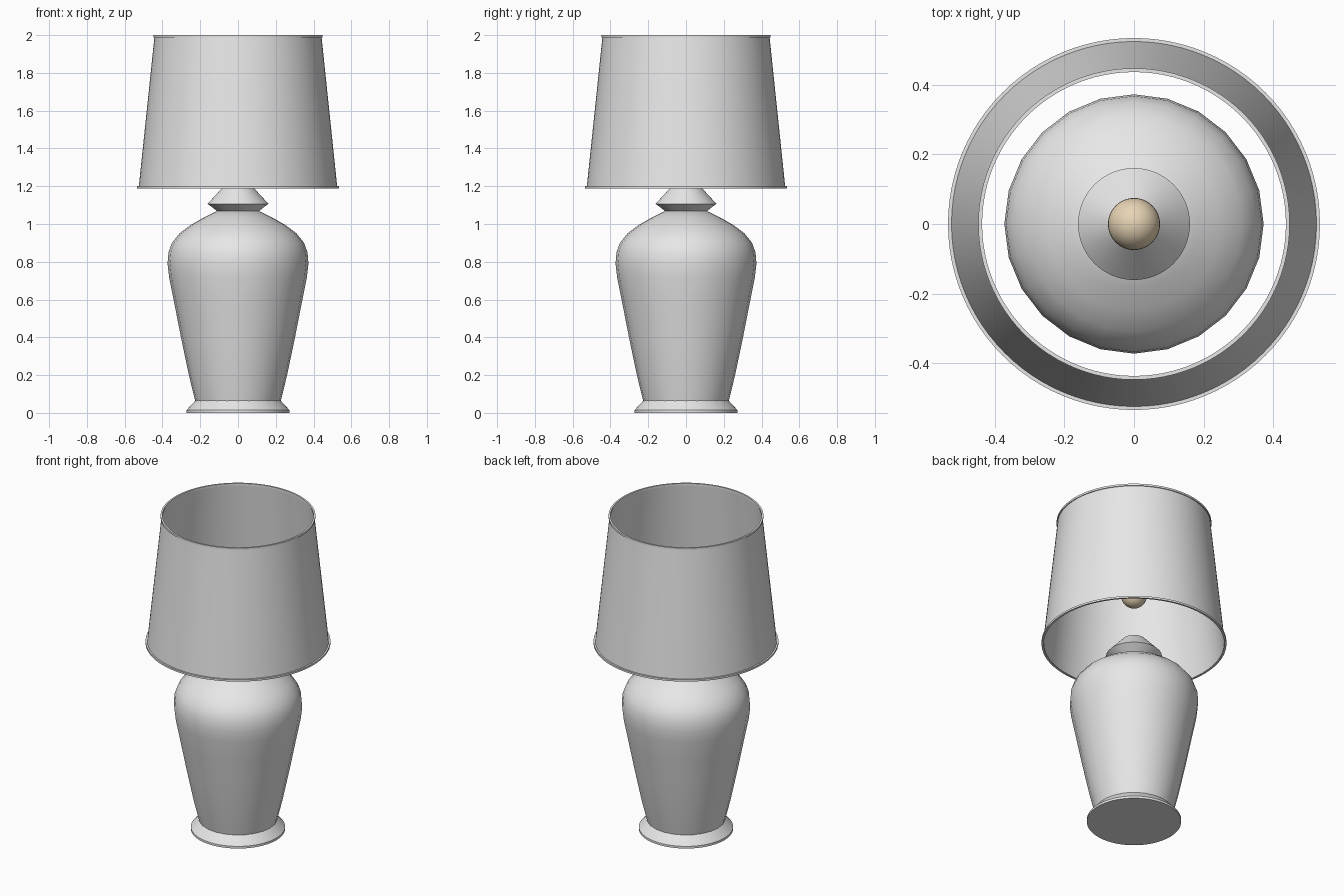
import bpy
import math

cube = bpy.data.objects.get("Cube")
if cube:
    bpy.data.objects.remove(cube, do_unlink=True)


def make_material(name, color):
    mat = bpy.data.materials.new(name)
    mat.use_nodes = True
    mat.diffuse_color = color
    mat.node_tree.nodes["Principled BSDF"].inputs["Base Color"].default_value = color
    return mat


def finish(obj, name, mat, angle=30):
    obj.name = name
    obj.data.materials.append(mat)
    bpy.ops.object.select_all(action="DESELECT")
    obj.select_set(True)
    bpy.context.view_layer.objects.active = obj
    bpy.ops.object.shade_smooth_by_angle(angle=math.radians(angle))
    return obj


def lathe(name, profile, sides, mat, loop=False):
    """Spin an (r, z) profile, listed bottom to top on the outside, around z."""
    count = len(profile)
    verts = [(r * math.sin(math.tau * i / sides), -r * math.cos(math.tau * i / sides), z)
             for i in range(sides) for r, z in profile]
    faces = []
    for i in range(sides):
        a, b = i * count, (i + 1) % sides * count
        for j in range(count if loop else count - 1):
            k = (j + 1) % count
            faces.append((a + j, b + j, b + k, a + k))
    if not loop:
        # Close the bottom and top with flat discs
        faces.append([i * count for i in reversed(range(sides))])
        faces.append([i * count + count - 1 for i in range(sides)])
    mesh = bpy.data.meshes.new(name)
    mesh.from_pydata(verts, [], faces)
    obj = bpy.data.objects.new(name, mesh)
    bpy.context.collection.objects.link(obj)
    return finish(obj, name, mat)


grey = make_material("pale grey", (0.8, 0.8, 0.8, 1))
cream = make_material("warm cream", (0.8, 0.66, 0.46, 1))

# Foot with a thin lip and a sloping top
lathe("base", [(0.273, 0), (0.273, 0.014), (0.226, 0.065)], 64, grey)

# Urn-shaped body
lathe("body", [(0.226, 0.06), (0.26, 0.2), (0.302, 0.4), (0.341, 0.6), (0.365, 0.72),
               (0.373, 0.79), (0.368, 0.85), (0.35, 0.9), (0.31, 0.95), (0.25, 0.995),
               (0.18, 1.035), (0.11, 1.07)], 24, grey)

# Double-cone neck
lathe("neck", [(0.11, 1.068), (0.161, 1.107), (0.066, 1.21)], 64, grey)

# Hollow tapered shade with a raised trim ring at each end
lathe("lamp_shade", [(0.526, 1.19), (0.442, 1.995), (0.438, 1.995), (0.522, 1.19)],
      96, grey, loop=True)
for name, radius, low in (("lower_trim", 0.53, 1.188), ("upper_trim", 0.443, 1.988)):
    inner, outer, high = radius - 0.006, radius + 0.005, low + 0.012
    lathe(name, [(outer, low), (outer, high), (inner, high), (inner, low)], 96, grey, loop=True)

# Bulb inside the shade
bpy.ops.mesh.primitive_uv_sphere_add(segments=32, ring_count=16, radius=0.075,
                                     location=(0, 0, 1.51))
finish(bpy.context.object, "bulb", cream)
